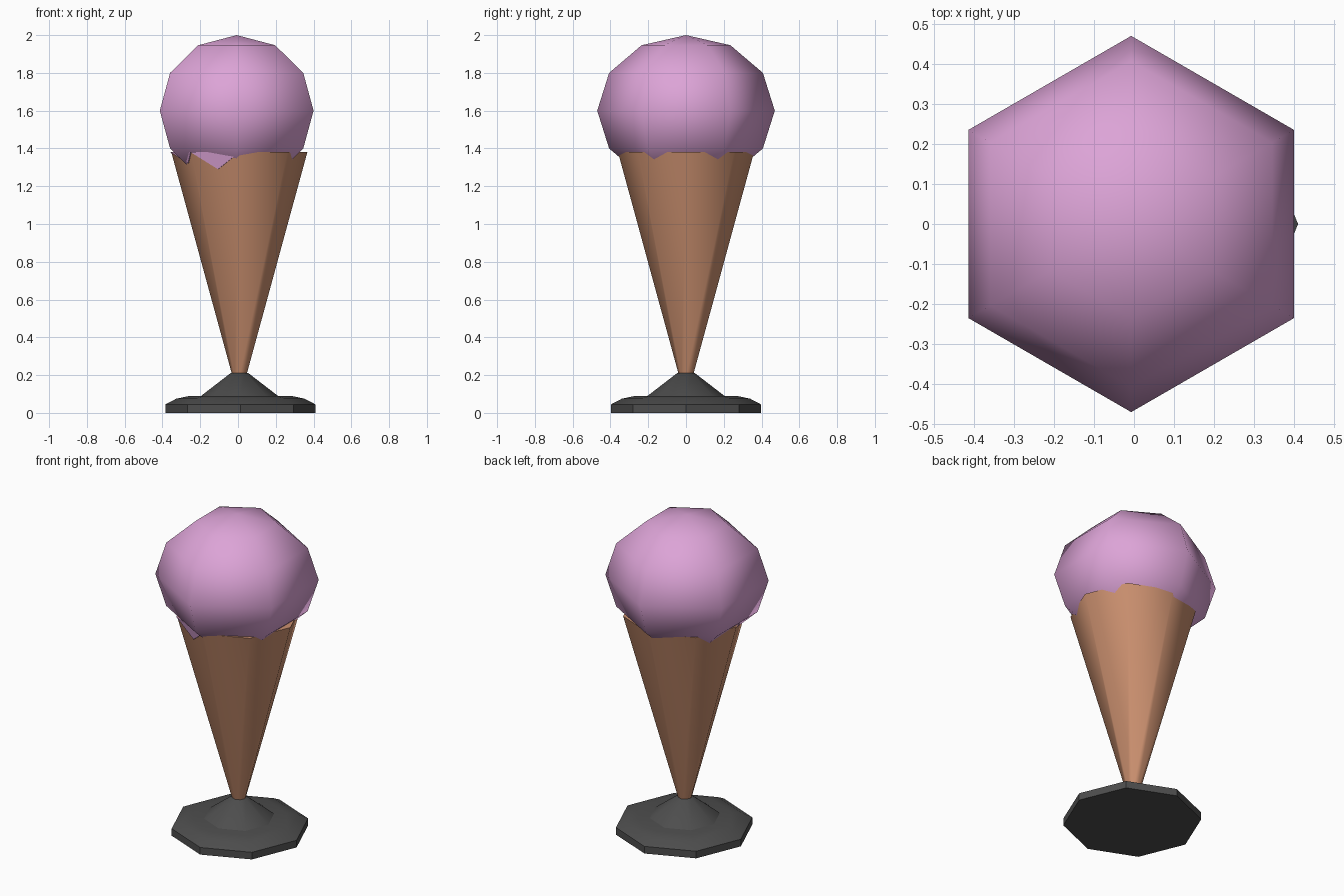
import bpy, bmesh
from math import sin, cos, pi, radians
from mathutils import Vector

if "Cube" in bpy.data.objects:
    bpy.data.objects.remove(bpy.data.objects["Cube"], do_unlink=True)


def material(name, rgb):
    m = bpy.data.materials.new(name)
    m.use_nodes = True
    m.diffuse_color = (*rgb, 1)
    m.node_tree.nodes["Principled BSDF"].inputs["Base Color"].default_value = (*rgb, 1)
    return m


pink = material("pink_ice_cream", (0.72, 0.37, 0.68))
wafer = material("wafer_brown", (0.60, 0.28, 0.16))
grey = material("dark_grey", (0.075, 0.075, 0.075))


def finish(name, bm, mat, angle):
    bmesh.ops.recalc_face_normals(bm, faces=bm.faces)
    mesh = bpy.data.meshes.new(name)
    bm.to_mesh(mesh)
    bm.free()
    mesh.materials.append(mat)
    ob = bpy.data.objects.new(name, mesh)
    bpy.context.collection.objects.link(ob)
    bpy.ops.object.select_all(action="DESELECT")
    ob.select_set(True)
    bpy.context.view_layer.objects.active = ob
    bpy.ops.object.shade_smooth_by_angle(angle=radians(angle))
    return ob


def lathe(name, profile, sides, phase, x, mat, angle):
    """Low-poly turned solid from (radius, height) pairs, bottom to top."""
    bm = bmesh.new()
    rings = []
    for r, z in profile:
        rings.append([bm.verts.new((x + r * cos(phase + 2 * pi * i / sides),
                                    r * sin(phase + 2 * pi * i / sides), z))
                      for i in range(sides)])
    for low, high in zip(rings, rings[1:]):
        for i in range(sides):
            j = (i + 1) % sides
            bm.faces.new((low[i], low[j], high[j], high[i]))
    bm.faces.new(rings[0])
    bm.faces.new(rings[-1])
    bmesh.ops.remove_doubles(bm, verts=bm.verts, dist=0.0005)
    return finish(name, bm, mat, angle)


# Stand: bevelled octagonal foot with a raised collar
lathe("stand_foot", [(0.397, 0), (0.397, 0.045), (0.34, 0.075), (0.27, 0.09)],
      8, 0, 0.013, grey, 40)
lathe("stand_collar", [(0.21, 0.085), (0.045, 0.212)], 8, 0, 0.008, grey, 50)

# Wafer cone
TIP_R, TIP_Z, RIM_R, RIM_Z, CONE_X = 0.035, 0.19, 0.36, 1.38, 0.007
lathe("wafer_cone", [(TIP_R, TIP_Z), (RIM_R, RIM_Z)], 8, 0, CONE_X, wafer, 50)

# Six-sided scoop
lathe("scoop", [(0.47 * sin(pi * k / 6), 1.6 - 0.4 * cos(pi * k / 6)) for k in range(7)],
      6, pi / 6, -0.007, pink, 80)


# Melted drips lying on the cone's flat sides
def cone_point(a0, a1, t, z, out=0.0):
    r = TIP_R + (RIM_R - TIP_R) * (z - TIP_Z) / (RIM_Z - TIP_Z) + out
    p0, p1 = (Vector((CONE_X + r * cos(radians(a)), r * sin(radians(a)), z))
              for a in (a0, a1))
    return p0.lerp(p1, t)


def drip(name, a0, a1, t, z):
    bm = bmesh.new()
    corners = [(0, RIM_Z), (t, z), (1, RIM_Z)]
    inner = [bm.verts.new(cone_point(a0, a1, s, h, -0.003)) for s, h in corners]
    outer = [bm.verts.new(cone_point(a0, a1, s, h, 0.005)) for s, h in corners]
    bm.faces.new(inner)
    bm.faces.new(outer)
    for i in range(3):
        j = (i + 1) % 3
        bm.faces.new((inner[i], inner[j], outer[j], outer[i]))
    finish(name, bm, pink, 30)


drip("front_drip", -135, -90, 0.53, 1.29)
drip("side_drip", 180, 225, 0.75, 1.32)
